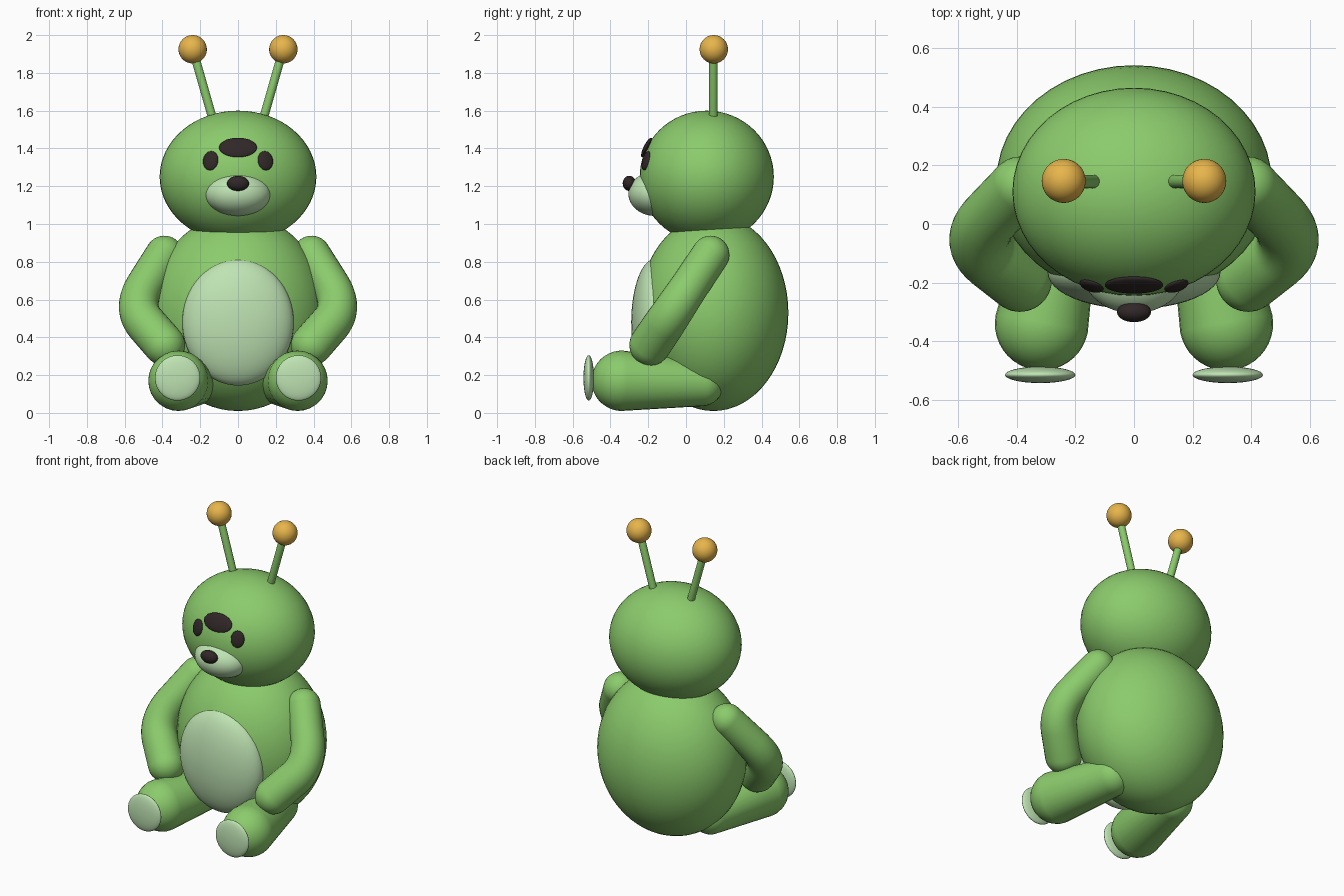
import bpy
from math import sin, cos, pi
from mathutils import Vector

if "Cube" in bpy.data.objects:
    bpy.data.objects.remove(bpy.data.objects["Cube"])


def paint(name, rgb):
    m = bpy.data.materials.new(name)
    m.diffuse_color = (*rgb, 1)
    m.use_nodes = True
    m.node_tree.nodes["Principled BSDF"].inputs["Base Color"].default_value = m.diffuse_color
    return m


GREEN = paint("green_plush", (0.26, 0.60, 0.15))
PALE = paint("pale_plush", (0.52, 0.77, 0.45))
DARK = paint("dark_felt", (0.03, 0.02, 0.02))
GOLD = paint("gold_plush", (0.80, 0.46, 0.07))


def ellipsoid(name, loc, radii, mat, facing=None):
    """Smooth ellipsoid; its -y side can be turned to a facing direction."""
    bpy.ops.mesh.primitive_uv_sphere_add(segments=48, ring_count=32, location=loc)
    o = bpy.context.object
    o.name = name
    o.scale = radii
    if facing is not None:
        o.rotation_euler = facing.to_track_quat('-Y', 'Z').to_euler()
    o.data.materials.append(mat)
    bpy.ops.object.shade_smooth()
    return o


def limb(name, path, mat):
    """Round-ended tube through (point, radius) pairs."""
    pts = [(Vector(p), r) for p, r in path]
    steps = [k / 10 * pi / 2 for k in range(1, 11)]

    def cap(a, b):
        d = (a[0] - b[0]).normalized()
        return [(a[0] + d * a[1] * sin(t), max(a[1] * cos(t), 0.002)) for t in steps]

    full = cap(pts[0], pts[1])[::-1] + pts + cap(pts[-1], pts[-2])
    cu = bpy.data.curves.new(name, 'CURVE')
    cu.dimensions = '3D'
    cu.bevel_depth = 1
    cu.bevel_resolution = 12
    cu.use_fill_caps = True
    sp = cu.splines.new('POLY')
    sp.points.add(len(full) - 1)
    for q, (p, r) in zip(sp.points, full):
        q.co = (*p, 1)
        q.radius = r
    o = bpy.data.objects.new(name, cu)
    bpy.context.collection.objects.link(o)
    bpy.ops.object.select_all(action='DESELECT')
    o.select_set(True)
    bpy.context.view_layer.objects.active = o
    bpy.ops.object.convert(target='MESH')
    o = bpy.context.object
    o.name = name
    o.data.materials.append(mat)
    bpy.ops.object.shade_smooth()
    return o


# Body and belly patch
ellipsoid("body", (0, 0.145, 0.53), (0.47, 0.397, 0.52), GREEN)
ellipsoid("belly", (0, -0.165, 0.48), (0.295, 0.125, 0.335), PALE)

# Head, muzzle and nose
HEAD_C, HEAD_R = Vector((0, 0.11, 1.25)), (0.415, 0.355, 0.35)
ellipsoid("head", HEAD_C, HEAD_R, GREEN)
ellipsoid("muzzle", (0, -0.165, 1.16), (0.175, 0.14, 0.117), PALE)
ellipsoid("nose", (0, -0.30, 1.215), (0.058, 0.035, 0.04), DARK)


def face_spot(name, x, z, rx, rz):
    """Flat felt patch lying on the front of the head."""
    y = -HEAD_R[1] * (1 - (x / HEAD_R[0]) ** 2 - ((z - HEAD_C.z) / HEAD_R[2]) ** 2) ** 0.5
    p = Vector((x, y, z - HEAD_C.z))
    n = Vector(c / r ** 2 for c, r in zip(p, HEAD_R))
    ellipsoid(name, HEAD_C + p, (rx, 0.016, rz), DARK, n)


face_spot("forehead_spot", 0, 1.405, 0.10, 0.057)

for side, s in (("left", 1), ("right", -1)):
    face_spot(side + "_eye", s * 0.145, 1.335, 0.042, 0.052)

    # Antenna
    limb(side + "_antenna_stem", [((s * 0.135, 0.145, 1.56), 0.023),
                                  ((s * 0.235, 0.145, 1.91), 0.023)], GREEN)
    ellipsoid(side + "_antenna_ball", (s * 0.24, 0.147, 1.925), (0.075,) * 3, GOLD)

    # Arm with a rounded elbow
    a, e, h = (Vector((s * x, y, z)) for x, y, z in
               ((0.39, 0.13, 0.838), (0.565, -0.055, 0.56), (0.39, -0.19, 0.36)))
    b, c = e.lerp(a, 0.45), e.lerp(h, 0.45)
    bend = [b.lerp(e, t).lerp(e.lerp(c, t), t) for t in (k / 12 for k in range(13))]
    path = [a] + bend + [h]
    limb(side + "_arm", [(p, 0.1 + 0.01 * i / 14) for i, p in enumerate(path)], GREEN)

    # Leg and foot pad
    limb(side + "_leg", [((s * 0.235, 0.08, 0.155), 0.12),
                         ((s * 0.315, -0.34, 0.17), 0.16)], GREEN)
    ellipsoid(side + "_foot_pad", (s * 0.32, -0.515, 0.185), (0.12, 0.028, 0.12), PALE)
